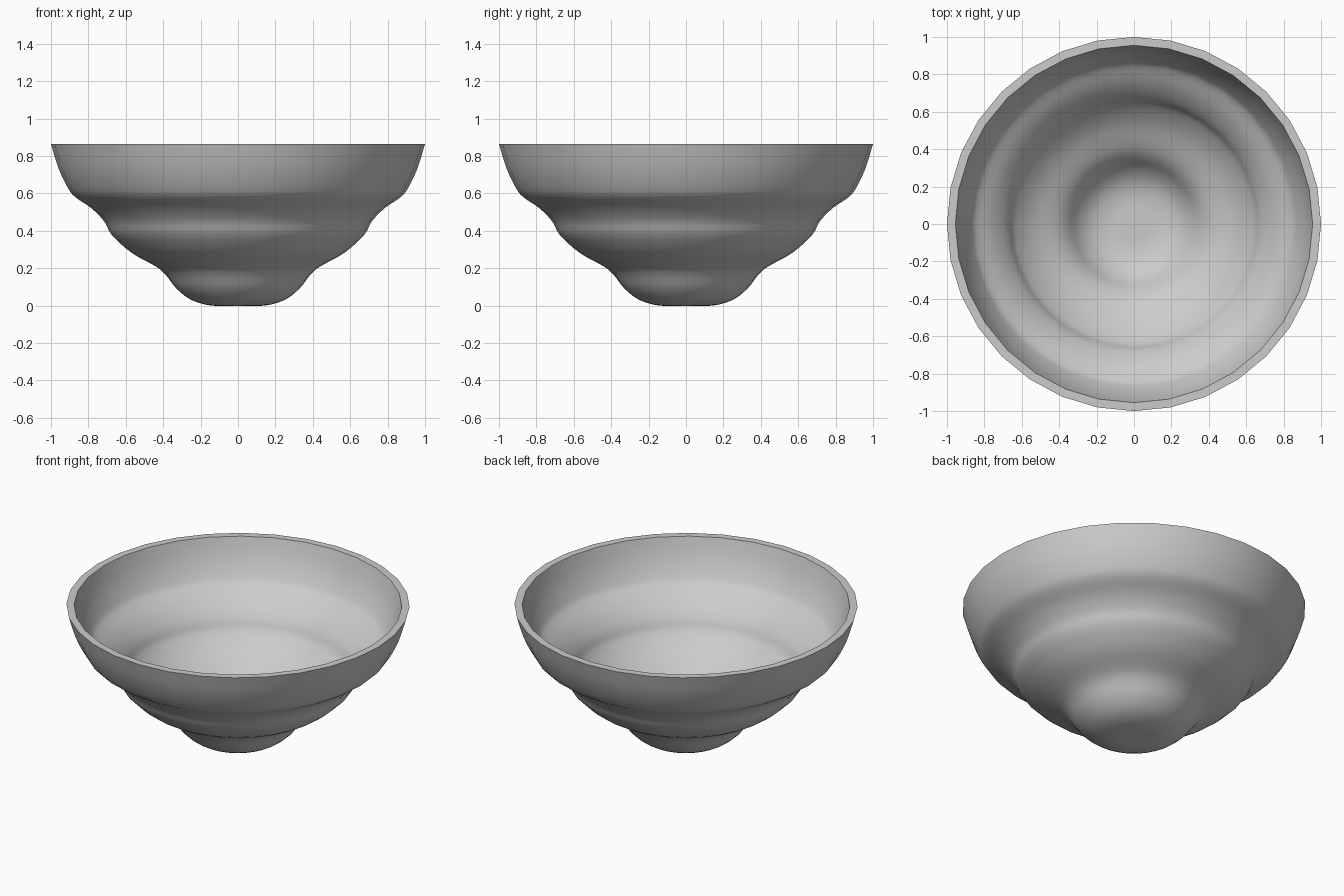
import bpy, bmesh, math
from mathutils import Vector

if "Cube" in bpy.data.objects:
    bpy.data.objects.remove(bpy.data.objects["Cube"])

SIDES = 32
WALL = 0.042
RIM_Z = 0.87

# Outer silhouette of the bowl (radius, height), from base centre to rim
outer_keys = [(0, 0.005), (0.14, 0.005), (0.25, 0.036), (0.33, 0.097), (0.385, 0.168),
              (0.44, 0.215), (0.57, 0.288), (0.675, 0.383), (0.715, 0.455),
              (0.785, 0.527), (0.87, 0.585), (0.91, 0.635), (0.96, 0.74), (1.0, RIM_Z)]


def smooth_path(keys, steps):
    """Catmull-Rom curve through the key points."""
    p = [Vector(k) for k in keys]
    p = [2 * p[0] - p[1]] + p + [2 * p[-1] - p[-2]]
    out = []
    for a, b, c, d in zip(p, p[1:], p[2:], p[3:]):
        for i in range(steps):
            t = i / steps
            out.append(0.5 * (2 * b + (c - a) * t + (2 * a - 5 * b + 4 * c - d) * t * t
                              + (3 * b - a - 3 * c + d) * t ** 3))
    return out + [p[-2]]


def inset_path(path, dist):
    """Shift a path towards the inside of the bowl."""
    out = []
    for i, p in enumerate(path):
        t = (path[min(i + 1, len(path) - 1)] - path[max(i - 1, 0)]).normalized()
        q = p + Vector((-t.y, t.x)) * dist
        out.append(Vector((max(q.x, 0), q.y)))
    out[0].x = 0
    return out


def lathe(name, path):
    """Revolve a profile whose two ends lie on the z axis."""
    bm = bmesh.new()
    rings = []
    for p in path:
        if p.x < 1e-5:
            rings.append([bm.verts.new((0, 0, p.y))] * SIDES)
        else:
            rings.append([bm.verts.new((p.x * math.cos(a), p.x * math.sin(a), p.y))
                          for a in (2 * math.pi * k / SIDES for k in range(SIDES))])
    for lo, hi in zip(rings, rings[1:]):
        for k in range(SIDES):
            n = (k + 1) % SIDES
            bm.faces.new(dict.fromkeys((lo[k], lo[n], hi[n], hi[k])))
    bmesh.ops.recalc_face_normals(bm, faces=bm.faces)
    mesh = bpy.data.meshes.new(name)
    bm.to_mesh(mesh)
    bm.free()
    obj = bpy.data.objects.new(name, mesh)
    bpy.context.collection.objects.link(obj)
    bpy.context.view_layer.objects.active = obj
    obj.select_set(True)
    bpy.ops.object.shade_smooth_by_angle(angle=math.radians(40))
    return obj


# Rippled bowl: outer wall, flat rim, then the inner wall back to the centre
outer = smooth_path(outer_keys, 3)
inner = [p for p in inset_path(outer, WALL) if p.y < RIM_Z - 0.02]
inner.append(Vector((0.955, RIM_Z)))
bowl = lathe("bowl", outer + inner[::-1])
bowl.location.z = -0.005
